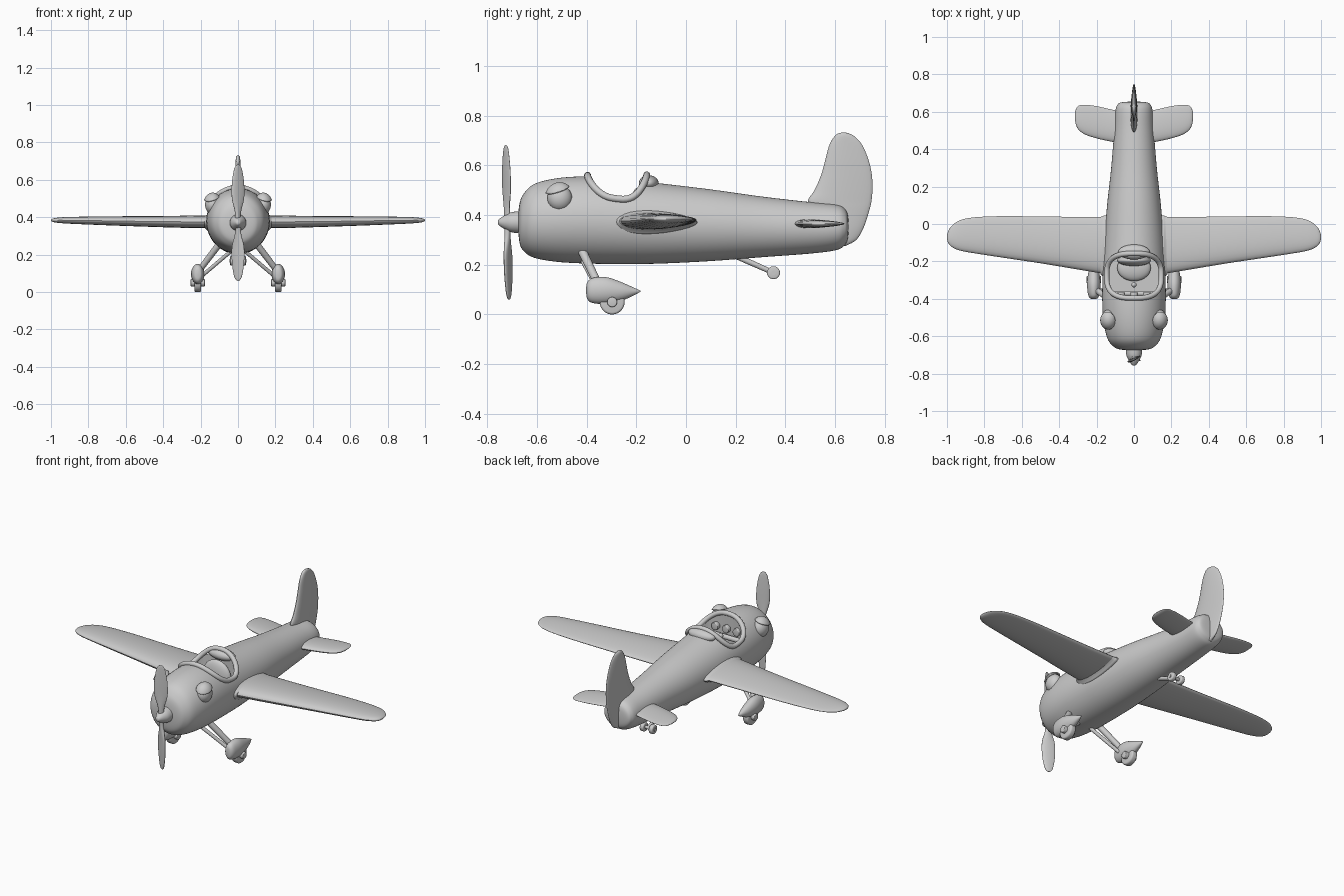
import bpy, bmesh
from math import sin, cos, pi, radians, sqrt
from mathutils import Vector, Matrix

if "Cube" in bpy.data.objects:
    bpy.data.objects.remove(bpy.data.objects["Cube"])

grey = bpy.data.materials.new("plain grey")
grey.use_nodes = True
grey.diffuse_color = (0.6, 0.6, 0.6, 1)
grey.node_tree.nodes["Principled BSDF"].inputs["Base Color"].default_value = (0.6, 0.6, 0.6, 1)


def activate(ob):
    bpy.ops.object.select_all(action='DESELECT')
    ob.select_set(True)
    bpy.context.view_layer.objects.active = ob


def finish(name, bm):
    bmesh.ops.recalc_face_normals(bm, faces=bm.faces)
    mesh = bpy.data.meshes.new(name)
    bm.to_mesh(mesh)
    bm.free()
    mesh.materials.append(grey)
    ob = bpy.data.objects.new(name, mesh)
    bpy.context.collection.objects.link(ob)
    activate(ob)
    bpy.ops.object.shade_smooth_by_angle(angle=radians(40))
    return ob


def smooth_rows(rows, k=5):
    """Resample stations along a Catmull-Rom curve."""
    v = [Vector(r) for r in rows]
    out = []
    for i in range(len(v) - 1):
        a, b, c, d = v[max(i - 1, 0)], v[i], v[i + 1], v[min(i + 2, len(v) - 1)]
        for j in range(k):
            t = j / k
            out.append(b + (c - a) * (t / 2) + (a * 2 - b * 5 + c * 4 - d) * (t * t / 2)
                       + (b * 3 - a - c * 3 + d) * (t ** 3 / 2))
    return out + [v[-1]]


def loft(name, rings):
    bm = bmesh.new()
    vs = [[bm.verts.new(p) for p in ring] for ring in rings]
    n = len(vs[0])
    for a, b in zip(vs, vs[1:]):
        for i in range(n):
            bm.faces.new((a[i], a[(i + 1) % n], b[(i + 1) % n], b[i]))
    bm.faces.new(vs[0])
    bm.faces.new(vs[-1])
    return finish(name, bm)


def body(name, rows, cx=0, n=40):
    """Oval sections along y: (y, top, bottom, half width)."""
    ang = [2 * pi * i / n for i in range(n)]
    return loft(name, [[(cx + w * cos(a), y, (t + b) / 2 + (t - b) / 2 * sin(a)) for a in ang]
                       for y, t, b, w in rows])


def foil(name, stations, place, n=28):
    """Aerofoil sections: (span, leading, trailing, height, half thickness)."""
    ang = [2 * pi * i / n for i in range(n)]
    return loft(name, [[place((lo + hi) / 2 + (hi - lo) / 2 * cos(a), h + t * sin(a) * (1 - .3 * cos(a)), s)
                        for a in ang] for s, lo, hi, h, t in smooth_rows(stations)])


def ball(name, loc, size):
    bm = bmesh.new()
    bmesh.ops.create_uvsphere(bm, u_segments=28, v_segments=16, radius=1,
                              matrix=Matrix.Translation(loc) @ Matrix.Diagonal((*size, 1)))
    return finish(name, bm)


def rod(name, p, q, r, r2=None, bevel=0):
    p, q = Vector(p), Vector(q)
    d = q - p
    m = Matrix.Translation((p + q) / 2) @ d.to_track_quat('Z', 'Y').to_matrix().to_4x4()
    bm = bmesh.new()
    bmesh.ops.create_cone(bm, cap_ends=True, segments=28, radius1=r, radius2=r2 or r,
                          depth=d.length, matrix=m)
    if bevel:
        rims = [e for e in bm.edges if any(len(f.verts) > 4 for f in e.link_faces)]
        bmesh.ops.bevel(bm, geom=rims, offset=bevel, segments=3, affect='EDGES', profile=0.5)
    return finish(name, bm)


# Fuselage
hull = smooth_rows([
    (-.677, .376, .370, .003), (-.670, .445, .290, .078), (-.652, .487, .254, .113),
    (-.61, .525, .228, .143), (-.52, .548, .212, .163), (-.40, .555, .205, .170),
    (-.25, .545, .203, .167), (-.10, .527, .205, .160), (.10, .503, .215, .144),
    (.30, .475, .230, .122), (.50, .452, .245, .106), (.60, .443, .258, .100),
    (.635, .430, .275, .090), (.650, .405, .300, .070), (.655, .360, .345, .010)])
fuselage = body("fuselage", hull, n=64)


def hull_top(x, y):
    for a, b in zip(hull, hull[1:]):
        if a[0] <= y <= b[0]:
            _, t, u, w = a.lerp(b, (y - a[0]) / (b[0] - a[0]))
            return (t + u) / 2 + (t - u) / 2 * sqrt(max(0, 1 - (x / w) ** 2))


# Cockpit opening
def opening(a, grow=0):
    sx, sy = [(1 if f >= 0 else -1) * abs(f) ** .7 for f in (cos(a), sin(a))]
    return (.142 + grow) * sx, -.277 + (.115 + grow) * sy


turns = [2 * pi * i / 64 for i in range(64)]
cutter = loft("cockpit_cutter", [[(*opening(a), z) for a in turns] for z in (.385, .8)])
cutter.hide_render = True
cut = fuselage.modifiers.new("cockpit", 'BOOLEAN')
cut.operation, cut.object, cut.solver = 'DIFFERENCE', cutter, 'EXACT'
activate(fuselage)
bpy.ops.object.modifier_apply(modifier=cut.name)
bpy.data.objects.remove(cutter)
bpy.ops.object.shade_smooth_by_angle(angle=radians(40))

# Padded rim following the opening
curve = bpy.data.curves.new("cockpit_rim", 'CURVE')
curve.dimensions = '3D'
curve.bevel_depth, curve.bevel_resolution = .014, 4
line = curve.splines.new('POLY')
line.points.add(len(turns) - 1)
line.use_cyclic_u = True
for pt, a in zip(line.points, turns):
    x, y = opening(a, .004)
    pt.co = (x, y, hull_top(x, y) + .005 + .022 * max(0, sin(a)) ** 3, 1)
rim = bpy.data.objects.new("cockpit_rim", curve)
bpy.context.collection.objects.link(rim)
activate(rim)
bpy.ops.object.convert(target='MESH')
rim = bpy.context.object
rim.data.materials.clear()
rim.data.materials.append(grey)
bpy.ops.object.shade_smooth_by_angle(angle=radians(40))

# Cockpit fittings
ball("headrest_fairing", (0, -.150, .528), (.085, .04, .032))
ball("seat_back", (0, -.195, .42), (.09, .03, .09))
ball("seat_cushion", (0, -.235, .40), (.09, .07, .03))
rod("control_stick", (0, -.33, .38), (0, -.325, .45), .007)
ball("stick_grip", (0, -.325, .455), (.014, .014, .016))
rod("instrument_shelf", (-.1, -.372, .43), (.1, -.372, .43), .014)
for i, x in enumerate((-.07, 0, .07)):
    rod(f"gauge_{i}", (x, -.39, .475), (x, -.365, .475), .022, bevel=.004)

# Propeller and spinner
body("spinner", smooth_rows([(-.757, .373, .369, .002), (-.752, .384, .358, .013), (-.725, .401, .341, .030),
                             (-.70, .412, .330, .041), (-.66, .416, .326, .045)]))
pitch = radians(25)
for name, s in (("upper", 1), ("lower", -1)):
    foil(f"{name}_propeller_blade",
         [(.0, -.014, .014, 0, .012), (.06, -.018, .018, 0, .011), (.13, -.036, .036, 0, .009),
          (.21, -.036, .036, 0, .008), (.28, -.025, .025, 0, .006), (.305, -.013, .013, 0, .004),
          (.311, -.002, .002, 0, .001)],
         lambda c, h, z: (s * (c * cos(pitch) - h * sin(pitch)),
                          -.718 - .02 * s * z + c * sin(pitch) + h * cos(pitch), .371 + s * z))

# Tail fin
foil("tail_fin", [(.275, .62, .640, 0, .010), (.30, .60, .685, 0, .014), (.35, .58, .715, 0, .017),
                  (.42, .52, .738, 0, .018), (.455, .49, .746, 0, .018), (.50, .517, .750, 0, .017),
                  (.56, .543, .748, 0, .016), (.62, .560, .735, 0, .015), (.68, .576, .710, 0, .013),
                  (.715, .596, .680, 0, .011), (.728, .612, .656, 0, .007), (.732, .628, .640, 0, .002)],
     lambda c, h, z: (h, c, z))

# Parts repeated on both sides
for side, s in (("left", 1), ("right", -1)):
    flat = lambda c, h, x: (s * x, c, h)
    foil(f"{side}_wing",
         [(.14, -.270, .038, .376, .033), (.30, -.243, .038, .376, .031), (.50, -.210, .040, .378, .027),
          (.70, -.180, .042, .381, .023), (.85, -.157, .036, .383, .019), (.93, -.142, .020, .384, .016),
          (.975, -.122, -.010, .384, .012), (.994, -.100, -.040, .384, .007), (1.0, -.078, -.062, .384, .001)],
         flat)
    foil(f"{side}_wing_root", [(.14, -.287, .046, .371, .046), (.158, -.287, .046, .371, .045),
                               (.168, -.280, .042, .373, .038), (.18, -.268, .038, .376, .030)], flat)
    foil(f"{side}_tailplane",
         [(.06, .430, .600, .365, .018), (.12, .440, .612, .365, .017), (.20, .458, .630, .365, .015),
          (.26, .478, .637, .365, .013), (.295, .502, .633, .365, .010), (.31, .530, .615, .365, .006),
          (.316, .560, .590, .365, .001)], flat)

    # Eye with a slanted lid
    eye = Vector((s * .135, -.508, .468))
    ball(f"{side}_eye", eye, (.041, .050, .052))
    bm = bmesh.new()
    bmesh.ops.create_uvsphere(bm, u_segments=32, v_segments=24, radius=1,
                              matrix=Matrix.Translation(eye) @ Matrix.Diagonal((.050, .060, .064, 1)))
    bmesh.ops.bisect_plane(bm, geom=bm.verts[:] + bm.edges[:] + bm.faces[:], clear_inner=True,
                           plane_co=eye + Vector((0, 0, .038)), plane_no=(s * .25, -.3, 1))
    lid = finish(f"{side}_eyelid", bm)
    lid.modifiers.new("thickness", 'SOLIDIFY').thickness = .008

    # Main wheel, fairing and struts
    wx = s * .215
    body(f"{side}_wheel_fairing",
         smooth_rows([(-.402, .105, .090, .004), (-.397, .130, .062, .020), (-.375, .147, .046, .031),
                      (-.32, .150, .043, .036), (-.26, .130, .055, .029), (-.21, .108, .077, .014),
                      (-.184, .096, .091, .002)]), wx, 28)
    rod(f"{side}_wheel", (wx - .018, -.297, .05), (wx + .018, -.297, .05), .05, bevel=.009)
    rod(f"{side}_wheel_hub", (wx - .038, -.297, .05), (wx + .038, -.297, .05), .02, bevel=.004)
    rod(f"{side}_main_strut", (s * .09, -.425, .27), (s * .20, -.355, .125), .018, .016)
    rod(f"{side}_inner_strut", (s * .03, -.42, .225), (s * .195, -.345, .085), .010)

    # Twin tail wheel
    rod(f"{side}_tail_wheel", (s * .017, .352, .168), (s * .042, .352, .168), .026, bevel=.006)

rod("tail_wheel_strut", (0, .19, .24), (0, .352, .168), .012, .010)
rod("tail_wheel_axle", (-.046, .352, .168), (.046, .352, .168), .009)
